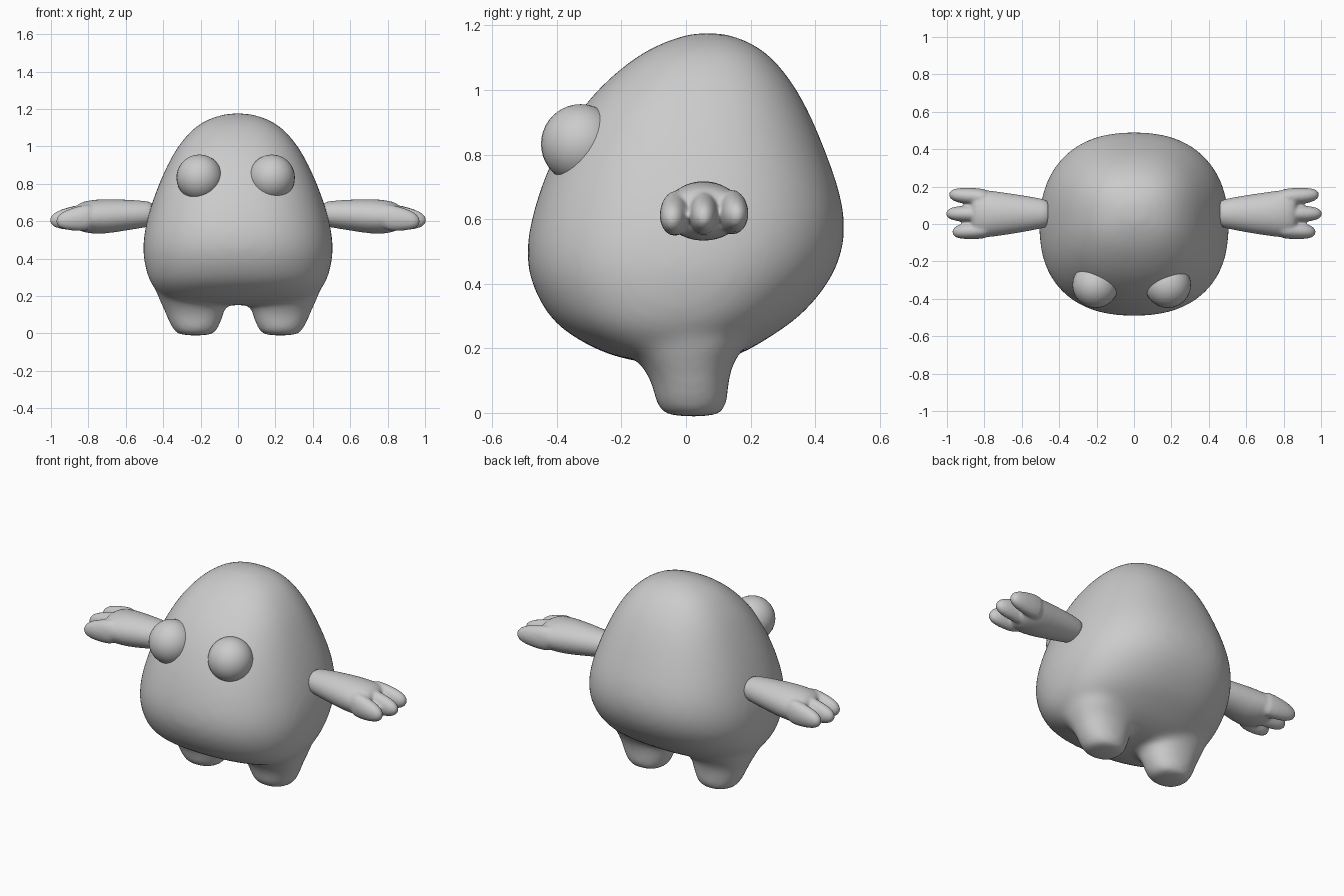
import bpy
import bmesh
from math import cos, sin, pi
from mathutils import Vector

old = bpy.data.objects.get("Cube")
if old:
    bpy.data.objects.remove(old)

grey = bpy.data.materials.new("plain grey")
grey.use_nodes = True
COLOUR = (0.6, 0.6, 0.6, 1)
grey.diffuse_color = COLOUR
grey.node_tree.nodes["Principled BSDF"].inputs["Base Color"].default_value = COLOUR


def loft(bm, rings, place, power=2.0, sides=32):
    """Skin rings of (position, a min, a max, b min, b max) and cap the ends."""
    loops = []
    for t, a0, a1, b0, b1 in rings:
        loop = []
        for i in range(sides):
            c, s = cos(2 * pi * i / sides), sin(2 * pi * i / sides)
            c = abs(c) ** (2 / power) * (1 if c > 0 else -1)
            s = abs(s) ** (2 / power) * (1 if s > 0 else -1)
            a = (a0 + a1) / 2 + c * (a1 - a0) / 2
            b = (b0 + b1) / 2 + s * (b1 - b0) / 2
            loop.append(bm.verts.new(place(t, a, b)))
        loops.append(loop)
    for low, high in zip(loops, loops[1:]):
        for i in range(sides):
            j = (i + 1) % sides
            bm.faces.new((low[i], low[j], high[j], high[i]))
    bm.faces.new(loops[0])
    bm.faces.new(loops[-1])


def finish(bm, name, voxel=0, rounds=0):
    """Make the object; optionally fuse its volumes into one soft skin."""
    bmesh.ops.recalc_face_normals(bm, faces=bm.faces)
    for f in bm.faces:
        f.smooth = True
    mesh = bpy.data.meshes.new(name)
    bm.to_mesh(mesh)
    bm.free()
    mesh.materials.append(grey)
    ob = bpy.data.objects.new(name, mesh)
    bpy.context.collection.objects.link(ob)
    if voxel:
        sub = ob.modifiers.new("round", "SUBSURF")
        sub.levels = sub.render_levels = 1
        fuse = ob.modifiers.new("fuse", "REMESH")
        fuse.mode = "VOXEL"
        fuse.voxel_size = voxel
        fuse.use_smooth_shade = True
        soft = ob.modifiers.new("soften", "SMOOTH")
        soft.factor = 0.5
        soft.iterations = rounds
    return ob


# Egg-shaped body: height, front, back, half width
BODY = [(.15, -.1, .08, .25), (.168, -.2, .13, .36), (.195, -.28, .2, .41),
        (.25, -.375, .285, .458), (.3, -.43, .36, .485), (.4, -.485, .447, .51),
        (.5, -.5, .491, .51), (.6, -.482, .497, .492), (.7, -.452, .475, .462),
        (.8, -.41, .438, .425), (.9, -.357, .398, .38), (1, -.28, .348, .325),
        (1.08, -.188, .288, .258), (1.13, -.113, .234, .195), (1.163, -.03, .165, .115),
        (1.178, .03, .105, .04)]
# Stubby leg: height, inner, outer, front, back
LEG = [(-.013, .14, .315, -.06, .105), (.01, .112, .342, -.087, .125),
       (.06, .092, .37, -.1, .13), (.1, .077, .385, -.108, .133),
       (.16, .06, .412, -.145, .145), (.21, .05, .435, -.2, .19),
       (.3, .05, .46, -.24, .22)]
bm = bmesh.new()
loft(bm, [(z, -w, w, f, b) for z, f, b, w in BODY], lambda t, a, b: (a, b, t), 2.35)
for side in (1, -1):
    loft(bm, LEG, lambda t, a, b: (side * a, b, t), 2.2)
finish(bm, "body_with_legs", 0.018, 14)

# Arms: distance out, back and front edges, underside and top
ARM = [(.45, -.01, .12, .58, .695), (.47, -.02, .132, .57, .708),
       (.6, -.045, .155, .55, .716), (.72, -.064, .172, .53, .72),
       (.8, -.074, .184, .534, .712), (.85, -.068, .178, .548, .698),
       (.875, -.045, .155, .575, .67)]
# Fingers: start y, tip y, tip distance, tip height
FINGERS = [(-.03, -.043, .972, .6), (.055, .055, 1.006, .605), (.14, .157, .99, .612)]
for side, name in ((1, "left_arm"), (-1, "right_arm")):
    bm = bmesh.new()
    place = lambda t, a, b: (side * t, a, b)
    loft(bm, ARM, place)
    for y0, y1, tip, z1 in FINGERS:
        rings = []
        for k, r in ((0, .046), (.4, .048), (.7, .043), (.87, .035), (.96, .023), (1, .008)):
            x = .76 + k * (tip - .76)
            y, z = y0 + k * (y1 - y0), .625 + k * (z1 - .625)
            tall = r * (1.65 - .45 * k)
            rings.append((x, y - r, y + r, z - tall, z + tall))
        loft(bm, rings, place, sides=16)
    finish(bm, name, 0.008, 7)

# Round eyes half sunk in the face
for x, name in ((.181, "left_eye"), (-.206, "right_eye")):
    bm = bmesh.new()
    bmesh.ops.create_uvsphere(bm, u_segments=32, v_segments=20, radius=.123)
    bmesh.ops.translate(bm, verts=bm.verts, vec=Vector((x, -.326, .833)))
    finish(bm, name)
